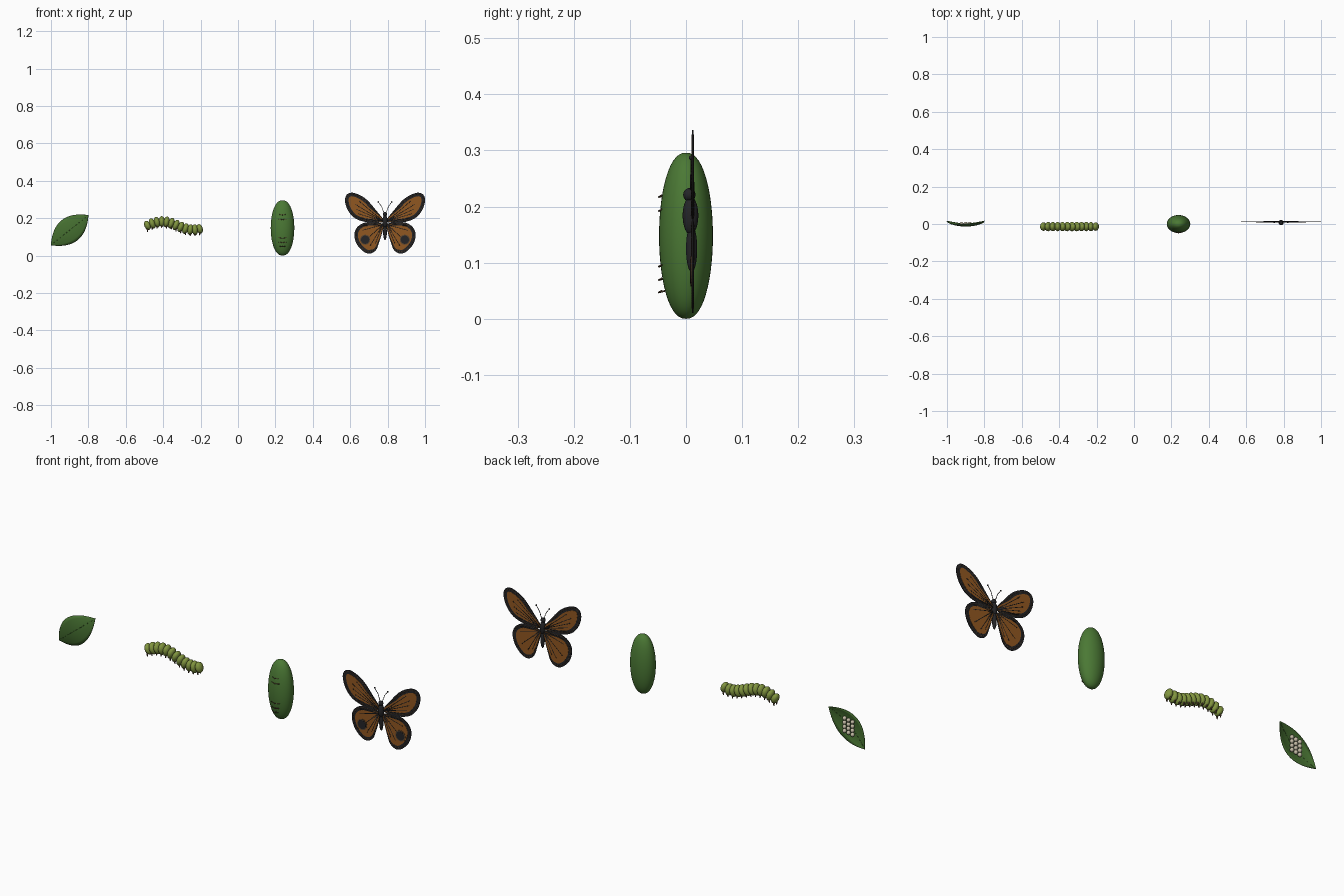
import bpy, bmesh, math
from mathutils import Vector, Matrix

if "Cube" in bpy.data.objects:
    bpy.data.objects.remove(bpy.data.objects["Cube"])

def material(name, r, g, b):
    m = bpy.data.materials.new(name)
    m.diffuse_color = (r, g, b, 1)
    m.use_nodes = True
    m.node_tree.nodes["Principled BSDF"].inputs["Base Color"].default_value = m.diffuse_color
    return m

LEAF = material("leaf_green", 0.06, 0.16, 0.03)
PUPA = material("pupa_green", 0.07, 0.19, 0.035)
GRUB = material("grub_green", 0.22, 0.30, 0.05)
EGG = material("egg_cream", 0.55, 0.5, 0.38)
ORANGE = material("wing_orange", 0.28, 0.095, 0.015)
DARK = material("dark", 0.018, 0.018, 0.02)
BROWN = material("brown", 0.1, 0.06, 0.03)

def finish(bm, name, mat, smooth=True):
    bmesh.ops.recalc_face_normals(bm, faces=bm.faces)
    for f in bm.faces:
        f.smooth = smooth
    me = bpy.data.meshes.new(name)
    bm.to_mesh(me)
    bm.free()
    ob = bpy.data.objects.new(name, me)
    bpy.context.collection.objects.link(ob)
    me.materials.append(mat)
    return ob

def ball(bm, c, r, tilt=0, seg=20):
    m = Matrix.Translation(c) @ Matrix.Rotation(tilt, 4, 'Y') @ Matrix.Diagonal((*r, 1))
    bmesh.ops.create_uvsphere(bm, u_segments=seg, v_segments=seg * 2 // 3, radius=1, matrix=m)

def ellipsoid(name, c, r, mat):
    bm = bmesh.new()
    ball(bm, c, r)
    return finish(bm, name, mat)

def rod(bm, a, b, r1, r2, seg=8):
    a, b = Vector(a), Vector(b)
    d = b - a
    m = Matrix.Translation((a + b) / 2) @ d.to_track_quat('Z', 'Y').to_matrix().to_4x4()
    bmesh.ops.create_cone(bm, cap_ends=True, segments=seg, radius1=r1, radius2=r2,
                          depth=d.length, matrix=m)

def smooth_loop(pts, n=8):
    # closed Catmull-Rom outline through a few points
    out, k = [], len(pts)
    P = [Vector(p) for p in pts]
    for i in range(k):
        a, b, c, d = P[i - 1], P[i], P[(i + 1) % k], P[(i + 2) % k]
        for j in range(n):
            t = j / n
            out.append(0.5 * (2 * b + (c - a) * t + (2 * a - 5 * b + 4 * c - d) * t * t
                              + (3 * b - a - 3 * c + d) * t ** 3))
    return out

def plate(bm, outline, y, thick):
    f = bm.faces.new([bm.verts.new((p[0], y - thick / 2, p[1])) for p in outline])
    r = bmesh.ops.extrude_face_region(bm, geom=[f])
    bmesh.ops.translate(bm, vec=(0, thick, 0),
                        verts=[v for v in r["geom"] if isinstance(v, bmesh.types.BMVert)])

# Leaf: cupped pointed blade along a diagonal
axis = Vector((0.1, 0, 0.08))
half = axis.length
axis.normalize()
side = Vector((-axis.z, 0, axis.x))
mid = Vector((-0.9, 0, 0.136))
def leaf_point(t, s):
    w = 0.068 * (1 - t * t)
    return mid + axis * half * t + side * w * s + Vector((0, -0.012 + 0.028 * t * t + 0.14 * w * s * s, 0))
bm = bmesh.new()
N, M = 28, 8
rows = [[bm.verts.new(leaf_point(-1 + 2 * i / N, -1 + 2 * j / M)) for j in range(M + 1)] for i in range(N + 1)]
for i in range(N):
    for j in range(M):
        bm.faces.new((rows[i][j], rows[i + 1][j], rows[i + 1][j + 1], rows[i][j + 1]))
bmesh.ops.remove_doubles(bm, verts=bm.verts, dist=1e-5)
leaf = finish(bm, "leaf", LEAF)
sol = leaf.modifiers.new("thickness", 'SOLIDIFY')
sol.thickness = 0.003
sol.offset = 0
bm = bmesh.new()
for i in range(12):
    rod(bm, leaf_point(-1 + i / 6, 0), leaf_point(-1 + (i + 1) / 6, 0), 0.002, 0.002, 6)
finish(bm, "leaf_midrib", LEAF)

# Eggs clustered on the back of the leaf
bm = bmesh.new()
for i in range(3):
    for j in range(4):
        ball(bm, (-0.922 + 0.022 * i, 0.002, 0.103 + 0.021 * j + 0.004 * i), (0.01, 0.01, 0.01), 0, 12)
finish(bm, "eggs", EGG)

# Caterpillar: row of flattened segments on a wave, with stubby feet
body, feet = bmesh.new(), bmesh.new()
for i in range(12):
    x = -0.484 + 0.0254 * i
    z = 0.16 + 0.022 * math.cos(math.pi * (x + 0.405) / 0.165)
    slope = -0.42 * math.sin(math.pi * (x + 0.405) / 0.165)
    end = 0.9 if i in (0, 11) else 1
    ball(body, (x, -0.014, z), (0.0165, 0.025 * end, 0.029 * end), -math.atan(slope))
    for s in (-1, 1):
        rod(feet, (x, -0.014 + 0.011 * s, z - 0.034), (x, -0.014 + 0.011 * s, z - 0.02), 0.002, 0.005)
finish(body, "caterpillar_body", GRUB)
finish(feet, "caterpillar_feet", BROWN)

# Chrysalis: rounded pod with raised ridges across the front
bm = bmesh.new()
bmesh.ops.create_uvsphere(bm, u_segments=40, v_segments=28, radius=1)
for v in bm.verts:
    q = math.hypot(v.co.x, v.co.y)
    k = q ** -0.12 if q > 1e-4 else 1
    v.co = (0.238 + 0.063 * v.co.x * k, 0.048 * v.co.y * k, 0.148 + 0.148 * v.co.z)
finish(bm, "chrysalis", PUPA)
bm = bmesh.new()
for z, w in ((0.05, 0.016), (0.072, 0.02), (0.096, 0.024), (0.195, 0.022), (0.22, 0.016)):
    y = -0.0485
    rod(bm, (0.238 - w, y + 0.005, z), (0.238, y, z - 0.003), 0.0015, 0.0015)
    rod(bm, (0.238, y, z - 0.003), (0.238 + w, y + 0.005, z), 0.0015, 0.0015)
    rod(bm, (0.238, y, z - 0.003), (0.238, -0.022, z + 0.004), 0.0015, 0.0015)
finish(bm, "chrysalis_ridges", BROWN)

# Butterfly wings: dark plate, orange centre, veins; mirrored about the body
CX, Y = 0.786, 0.012
FORE = [(0.008, 0.185), (0.05, 0.245), (0.105, 0.305), (0.165, 0.335), (0.202, 0.328), (0.214, 0.295),
        (0.2, 0.245), (0.165, 0.203), (0.115, 0.182), (0.06, 0.176)]
HIND = [(0.008, 0.165), (0.05, 0.178), (0.11, 0.176), (0.15, 0.15), (0.164, 0.11), (0.15, 0.06),
        (0.115, 0.022), (0.08, 0.011), (0.048, 0.03), (0.03, 0.075), (0.015, 0.125)]
WINGS = (("forewing", FORE, (0.115, 0.25), [(0.16, 0.31), (0.185, 0.29), (0.18, 0.26), (0.165, 0.23), (0.13, 0.2)]),
         ("hindwing", HIND, (0.09, 0.1), [(0.12, 0.16), (0.14, 0.13), (0.13, 0.06), (0.09, 0.035), (0.06, 0.045)]))

def inset(loop, d):
    out, n = [], len(loop)
    area = sum(loop[i - 1].x * loop[i].y - loop[i].x * loop[i - 1].y for i in range(n))
    for i in range(n):
        t = (loop[(i + 1) % n] - loop[i - 1]).normalized()
        k = min(1, max(loop[i].x - 0.008, 0.012) / 0.06)
        out.append(loop[i] + Vector((-t.y, t.x)) * d * k * (1 if area > 0 else -1))
    return out

for s, label in ((-1, "left"), (1, "right")):
    for name, pts, centre, tips in WINGS:
        loop = smooth_loop(pts)
        def place(ps):
            return [(CX + s * p[0], p[1]) for p in ps]
        edge, panel, veins = bmesh.new(), bmesh.new(), bmesh.new()
        plate(edge, place(loop), Y, 0.003)
        plate(panel, place(inset(loop, 0.019)), Y, 0.005)
        # thin orange line inside the dark border
        rim = place(inset(loop, 0.009))
        for a, b in zip(rim, rim[1:]):
            rod(veins, (a[0], Y, a[1]), (b[0], Y, b[1]), 0.0021, 0.0021, 6)
        finish(veins, f"{label}_{name}_rim", BROWN)
        finish(edge, f"{label}_{name}_border", DARK, False)
        finish(panel, f"{label}_{name}_panel", ORANGE, False)
        veins = bmesh.new()
        root = (CX + s * 0.012, Y, pts[0][1])
        for p in tips:
            rod(veins, root, (CX + s * p[0], Y, p[1]), 0.0034, 0.0028, 6)
        finish(veins, f"{label}_{name}_veins", DARK)
    # eye spot on the front of the hindwing
    for part, r, d, mat in (("ring", 0.027, 0.004, BROWN), ("spot", 0.022, 0.005, DARK)):
        bm = bmesh.new()
        rod(bm, (CX + s * 0.106, Y, 0.085), (CX + s * 0.106, Y - d, 0.085), r, r, 32)
        finish(bm, f"{label}_eye_{part}", mat, False)
    # antenna with clubbed tip
    bm = bmesh.new()
    a, b, c = (CX + s * 0.005, 0.009, 0.225), (CX + s * 0.018, 0.009, 0.262), (CX + s * 0.036, 0.009, 0.287)
    rod(bm, a, b, 0.0016, 0.0014)
    rod(bm, b, c, 0.0014, 0.0014)
    ball(bm, c, (0.004, 0.004, 0.004), 0, 10)
    finish(bm, f"{label}_antenna", DARK)

# Butterfly body
ellipsoid("head", (CX, 0.006, 0.221), (0.012, 0.011, 0.012), DARK)
ellipsoid("thorax", (CX, 0.008, 0.184), (0.014, 0.014, 0.034), DARK)
ellipsoid("abdomen", (CX, 0.01, 0.125), (0.010, 0.010, 0.042), DARK)
